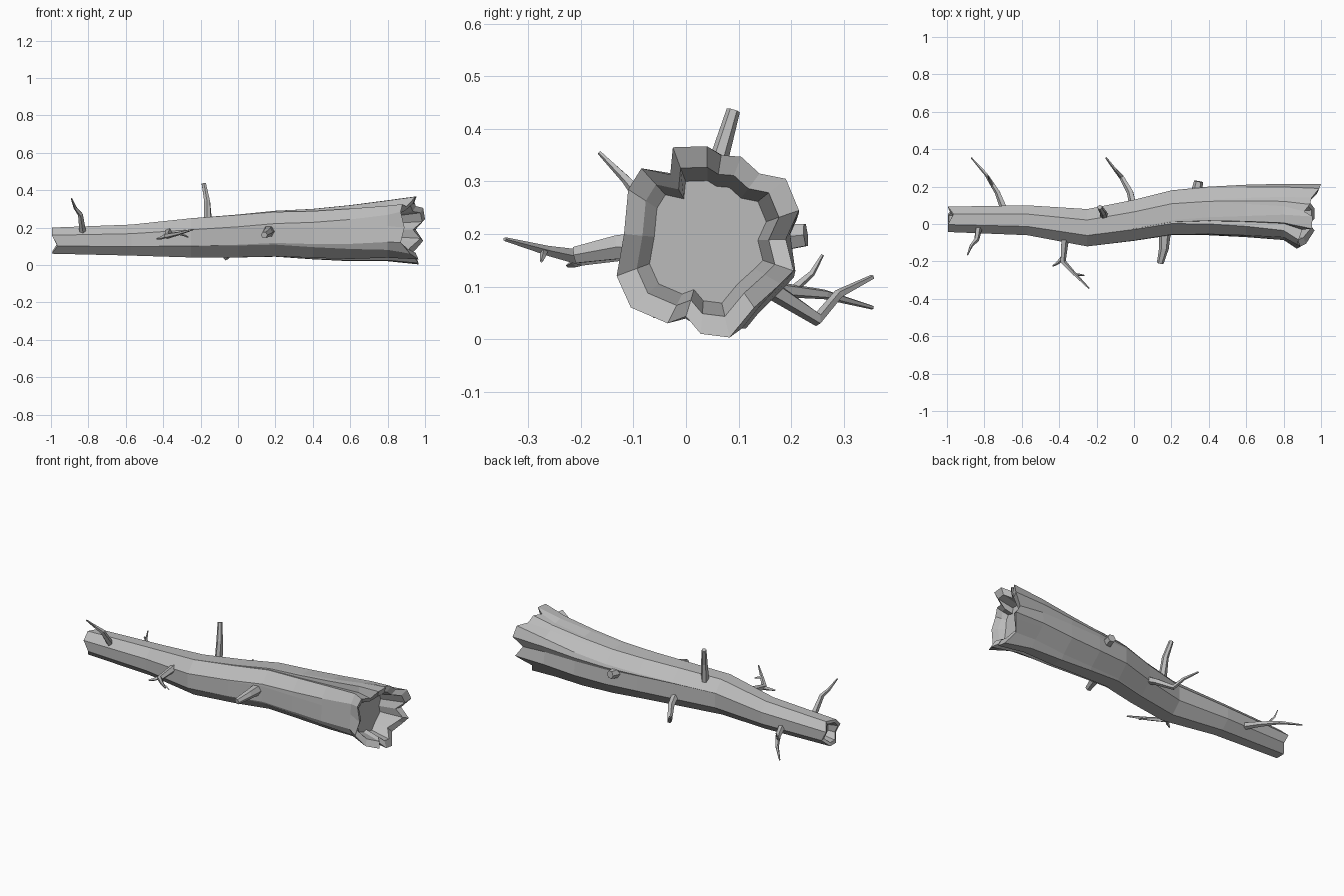
import bpy
import bmesh
from math import atan2, cos, sin, pi, floor
from mathutils import Vector

if "Cube" in bpy.data.objects:
    bpy.data.objects.remove(bpy.data.objects["Cube"])

bark = bpy.data.materials.new("grey_bark")
bark.use_nodes = True
GREY = (0.5, 0.5, 0.5, 1)
bark.diffuse_color = GREY
shader = next(n for n in bark.node_tree.nodes if n.type == "BSDF_PRINCIPLED")
shader.inputs["Base Color"].default_value = GREY
shader.inputs["Roughness"].default_value = 0.9


def make_object(name, bm):
    """Turn a bmesh into a flat shaded bark object."""
    bmesh.ops.remove_doubles(bm, verts=bm.verts[:], dist=0.0005)
    bmesh.ops.recalc_face_normals(bm, faces=bm.faces[:])
    mesh = bpy.data.meshes.new(name)
    bm.to_mesh(mesh)
    bm.free()
    mesh.materials.append(bark)
    obj = bpy.data.objects.new(name, mesh)
    bpy.context.collection.objects.link(obj)
    return obj


def skin(bm, rings):
    """Join neighbouring rings of points with quads and cap both ends."""
    loops = [[bm.verts.new(p) for p in ring] for ring in rings]
    count = len(loops[0])
    for a, b in zip(loops, loops[1:]):
        for i in range(count):
            j = (i + 1) % count
            bm.faces.new((a[i], a[j], b[j], b[i]))
    bm.faces.new(loops[0])
    bm.faces.new(loops[-1])


# Broken root end of the trunk: y, z and how far each splinter reaches in x
END_Y, END_Z, END_HALF_Y, END_HALF_Z = 0.042, 0.185, 0.173, 0.182
root_end = [
    (.215, .245, 1.0), (.19, .305, .99), (.14, .315, .95), (.105, .347, .94),
    (.067, .35, .91), (.04, .367, .955), (-.025, .365, .95), (-.03, .313, .9),
    (-.085, .325, .88), (-.11, .285, .87), (-.118, .2, .89), (-.132, .12, .87),
    (-.105, .06, .92), (-.035, .03, .965), (0, .043, .94), (.028, .01, .965),
    (.083, .003, .965), (.13, .06, .93), (.18, .105, .97), (.205, .13, .99),
    (.19, .19, .95),
]

# Trunk stations: x, centre y, centre z, half width, half height, raggedness
stations = [
    (-.98, .025, .13, .068, .07, 0),
    (-.57, .02, .133, .08, .083, 0),
    (-.25, -.02, .145, .1, .105, 0),
    (0, .02, .155, .11, .115, .1),
    (.2, .06, .167, .12, .123, .22),
    (.4, .07, .165, .13, .135, .38),
    (.6, .07, .17, .14, .15, .55),
    (.8, .065, .183, .15, .163, .78),
]


def trunk_ring(station, scale=1.0, shift=0.0, notch=0.0):
    """Cross-section blending an octagon into the ragged root outline."""
    x, cy, cz, hy, hz, ragged = station
    ring = []
    for y, z, _ in root_end:
        uy, uz = (y - END_Y) / END_HALF_Y, (z - END_Z) / END_HALF_Z
        sector = floor((atan2(uz, uy) % (2 * pi)) / (pi / 4))
        corner = (sector + 0.5) * pi / 4
        oy, oz = cos(corner) * 1.08, sin(corner) * 1.08
        py = oy + (uy - oy) * ragged
        pz = oz + (uz - oz) * ragged
        step = notch if sector % 3 == 1 else -notch
        ring.append(Vector((x + shift + step,
                            cy + hy * py * scale, cz + hz * pz * scale)))
    return ring


def root_ring(scale, shift, flat_x=None):
    """Ring at the root end, pulled inward by scale."""
    return [Vector((x + shift if flat_x is None else flat_x,
                    END_Y + (y - END_Y) * scale,
                    END_Z + (z - END_Z) * scale)) for y, z, x in root_end]


# Trunk with a shallow hollow at each end
bm = bmesh.new()
thin_end = stations[0]
rings = [trunk_ring(thin_end, 0.6, 0.05), trunk_ring(thin_end, 0.75, 0, 0.01),
         trunk_ring(thin_end, 1.0, 0, 0.015)]
rings += [trunk_ring(s) for s in stations[1:]]
rings += [root_ring(1.0, 0), root_ring(0.78, -0.015), root_ring(0.64, 0, 0.84)]
skin(bm, rings)
make_object("trunk", bm)


def branch(name, points, start, end, sides=6):
    """Tapered, bent limb through the given points."""
    pts = [Vector(p) for p in points]
    last = len(pts) - 1
    rings = []
    for i, p in enumerate(pts):
        along = pts[min(i + 1, last)] - pts[max(i - 1, 0)]
        turn = along.to_track_quat("Z", "Y")
        r = start + (end - start) * i / last
        rings.append([p + turn @ Vector((r * cos(2 * pi * k / sides),
                                         r * sin(2 * pi * k / sides), 0))
                      for k in range(sides)])
    bm = bmesh.new()
    skin(bm, rings)
    make_object(name, bm)


# Slim branches near the thin end
branch("upper_front_branch", [(-.83, -.02, .17), (-.842, -.085, .27),
                              (-.87, -.115, .305), (-.89, -.165, .355)], .019, .004, 5)
branch("lower_back_branch", [(-.69, .07, .11), (-.73, .17, .095),
                             (-.79, .265, .085), (-.87, .355, .06)], .021, .004, 5)
branch("lower_back_twig", [(-.755, .2, .09), (-.775, .24, .125),
                           (-.78, .26, .16)], .009, .003, 4)

# Forked branch on the front
branch("front_branch", [(-.37, -.08, .175), (-.38, -.2, .155),
                        (-.32, -.265, .168), (-.24, -.345, .19)], .022, .004, 5)
branch("front_side_twig", [(-.38, -.18, .158), (-.41, -.21, .145),
                           (-.435, -.225, .14)], .013, .004, 4)
branch("front_tip_twig", [(-.315, -.27, .168), (-.285, -.272, .158),
                          (-.265, -.275, .148)], .008, .003, 4)

# Bent branch on the back
branch("back_branch", [(0, .08, .14), (-.02, .17, .09), (-.065, .25, .038),
                       (-.1, .29, .085), (-.15, .355, .118)], .023, .005, 5)

# Stout broken stubs
branch("top_stub", [(-.16, .045, .22), (-.165, .062, .34), (-.183, .09, .435)], .023, .013)
branch("front_stub", [(.165, -.03, .18), (.16, -.13, .175), (.14, -.21, .16)], .034, .018)
branch("back_stub", [(.33, .14, .19), (.345, .228, .198)], .034, .024)
